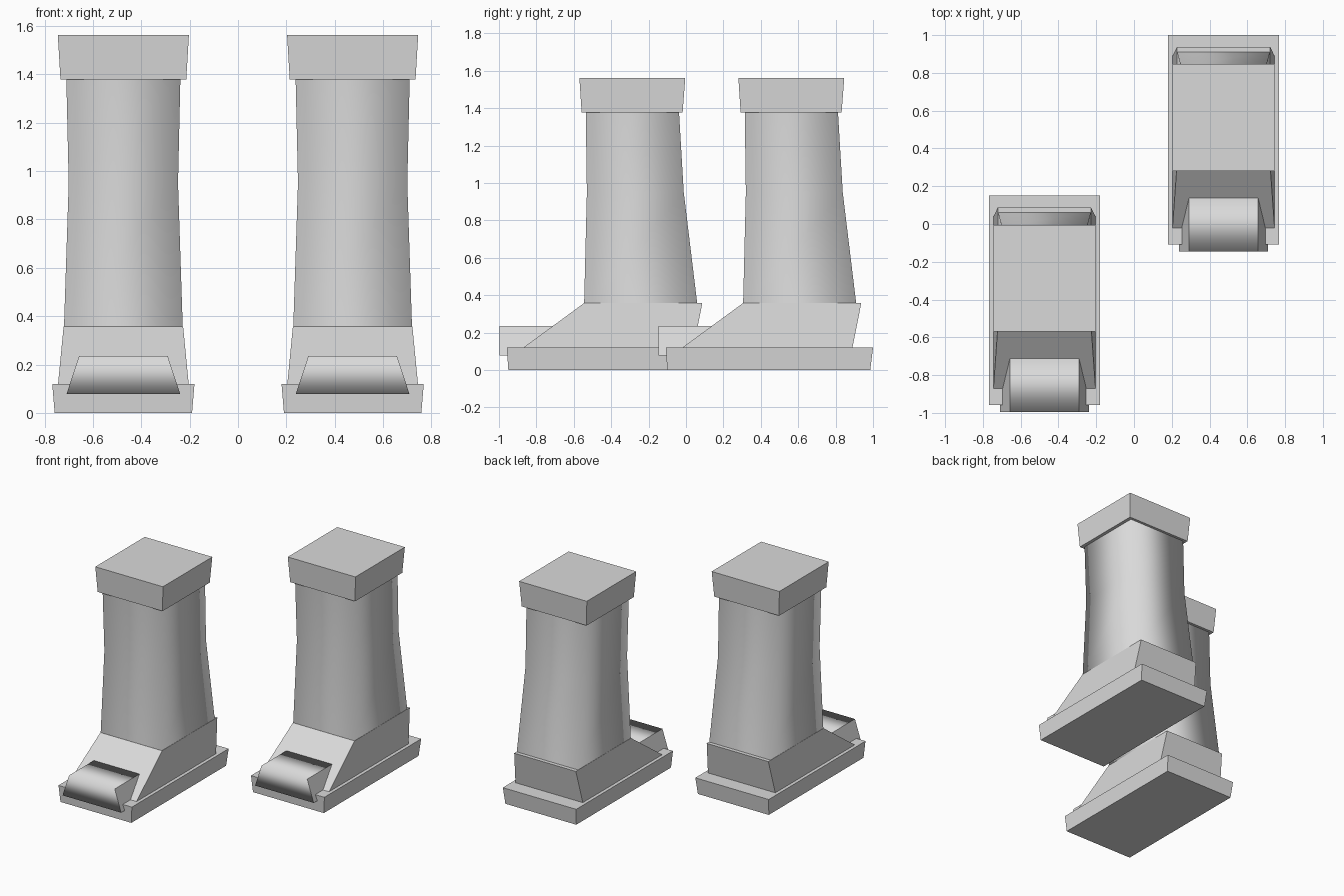
import bpy
import bmesh

cube = bpy.data.objects.get("Cube")
if cube:
    bpy.data.objects.remove(cube, do_unlink=True)

leather = bpy.data.materials.new("pale_grey")
leather.use_nodes = True
GREY = (0.7, 0.7, 0.7, 1)
leather.diffuse_color = GREY
leather.node_tree.nodes["Principled BSDF"].inputs["Base Color"].default_value = GREY


def loft(name, rings, origin, caps=True, smooth=False):
    """Stack rectangles given as (z, half width, front y, back y)."""
    bm = bmesh.new()
    loops = [[bm.verts.new((x, y, z)) for x, y in
              ((-w, front), (w, front), (w, back), (-w, back))]
             for z, w, front, back in rings]
    for low, high in zip(loops, loops[1:]):
        for i in range(4):
            j = (i + 1) % 4
            bm.faces.new((low[i], low[j], high[j], high[i]))
    if caps:
        bm.faces.new(loops[0][::-1])
        bm.faces.new(loops[-1])
    bm.normal_update()
    for face in bm.faces:
        face.smooth = smooth
    if caps and smooth:
        # Only the rounded front-to-top run stays soft
        for edge in bm.edges:
            edge.smooth = not any(abs(f.normal.x) > 0.5 for f in edge.link_faces)
    mesh = bpy.data.meshes.new(name)
    bm.to_mesh(mesh)
    bm.free()
    mesh.materials.append(leather)
    obj = bpy.data.objects.new(name, mesh)
    obj.location = origin
    bpy.context.collection.objects.link(obj)
    return obj


# The right boot is a copy of the left, one step forward
for side, origin in (("left", (0.474, 0, 0)), ("right", (-0.474, -0.85, 0))):
    # Sole slab
    loft(side + "_sole", [(0, 0.284, -0.1, 0.985), (0.12, 0.294, -0.108, 1.0)], origin)
    # Sloping foot
    loft(side + "_foot", [(0.12, 0.27, -0.02, 0.89), (0.358, 0.247, 0.305, 0.937)], origin)
    # Toe cap, tapering upward and running into the foot
    loft(side + "_toe_cap", [(0.078, 0.235, -0.146, 0.14), (0.236, 0.183, -0.146, 0.14)],
         origin, smooth=True)
    # Tall shaft, pinched at the calf
    loft(side + "_shaft", [(0.34, 0.246, 0.305, 0.912), (0.95, 0.226, 0.32, 0.838),
                           (1.39, 0.236, 0.314, 0.812)], origin, caps=False, smooth=True)
    # Flared cuff
    loft(side + "_cuff", [(1.378, 0.26, 0.292, 0.832), (1.562, 0.271, 0.28, 0.846)], origin)
